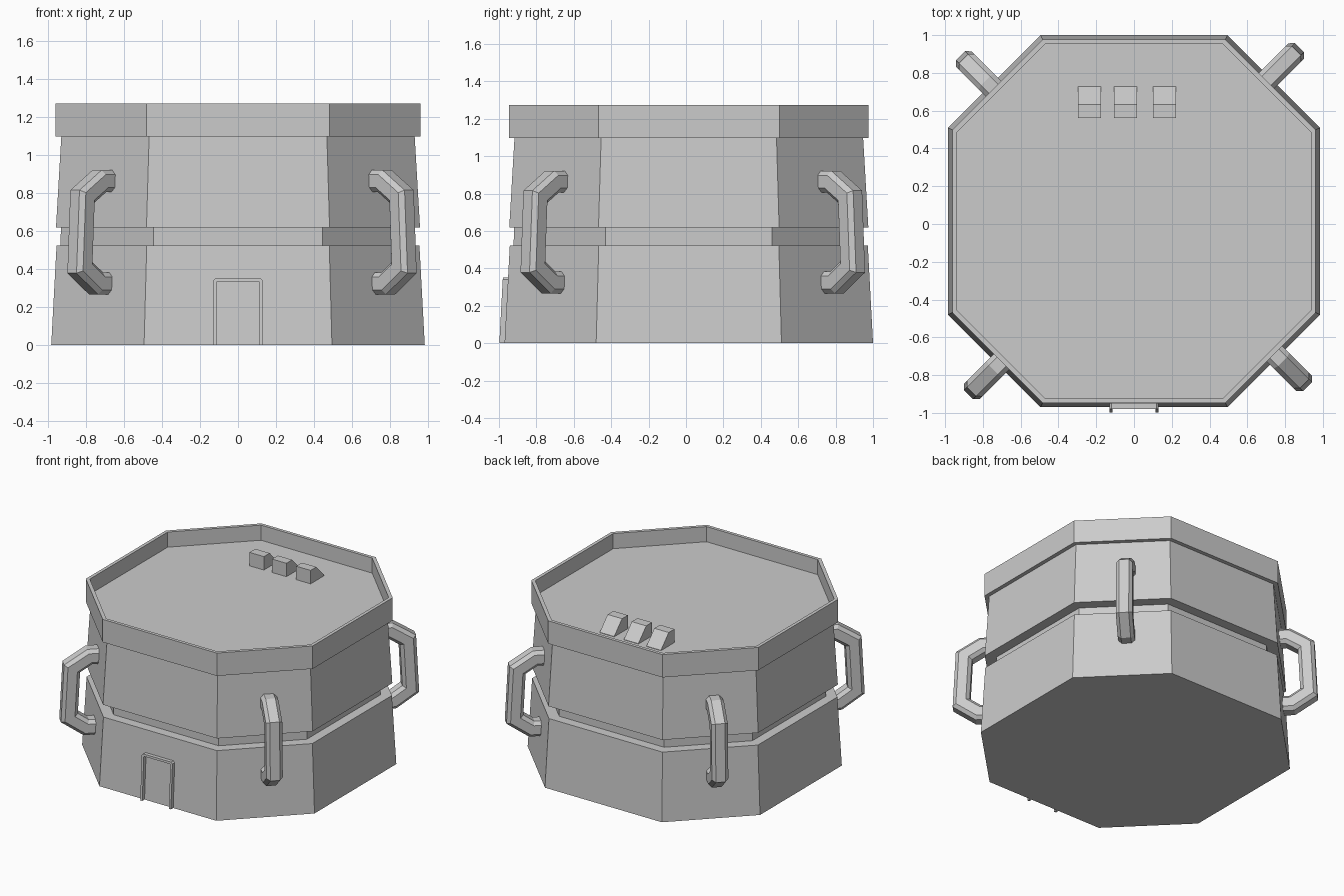
import bpy, bmesh
from math import sin, cos, pi
from mathutils import Vector

if "Cube" in bpy.data.objects:
    bpy.data.objects.remove(bpy.data.objects["Cube"])

CY = 0.015          # centre of the octagon in y (the door frame sticks out in front)


def make(name, verts, faces):
    me = bpy.data.meshes.new(name)
    me.from_pydata([tuple(v) for v in verts], [], faces)
    bm = bmesh.new()
    bm.from_mesh(me)
    bmesh.ops.recalc_face_normals(bm, faces=bm.faces)
    bm.to_mesh(me)
    bm.free()
    ob = bpy.data.objects.new(name, me)
    bpy.context.collection.objects.link(ob)
    return ob


def loft(name, rings):
    """Skin equal-sized closed rings and cap both ends."""
    n = len(rings[0])
    faces = [(k * n + i, k * n + (i + 1) % n, (k + 1) * n + (i + 1) % n, (k + 1) * n + i)
             for k in range(len(rings) - 1) for i in range(n)]
    last = (len(rings) - 1) * n
    faces += [tuple(range(n))[::-1], tuple(range(last, last + n))]
    return make(name, [v for r in rings for v in r], faces)


def octagon(half, z):
    h, q = half, half * 0.503
    return [Vector((x, y + CY, z)) for x, y in
            [(q, -h), (h, -q), (h, q), (q, h), (-q, h), (-h, q), (-h, -q), (-q, -h)]]


# Octagonal tower body: sloped walls, deep groove, overhanging parapet, sunken roof
profile = [(0.985, 0), (0.957, 0.523), (0.885, 0.523), (0.885, 0.618), (0.96, 0.618),
           (0.932, 1.098), (0.962, 1.098), (0.962, 1.273), (0.937, 1.273), (0.937, 1.157)]
loft("tower_body", [octagon(h, z) for h, z in profile])

# Corner handles: chamfered square bar swept along a bent path (radius, z)
path = [Vector(p) for p in
        [(0.93, 0.324), (1.09, 0.324), (1.209, 0.407), (1.19, 0.783), (1.065, 0.863), (0.93, 0.863)]]
H, C = 0.058, 0.024
section = [(H, C - H), (H, H - C), (H - C, H), (C - H, H),
           (-H, H - C), (-H, C - H), (C - H, -H), (H - C, -H)]
for k, side in enumerate(["back_right", "back_left", "front_left", "front_right"]):
    a = pi / 4 + k * pi / 2
    radial, tang = Vector((cos(a), sin(a), 0)), Vector((-sin(a), cos(a), 0))
    rings = []
    for i, p in enumerate(path):
        d0 = (p - path[max(i - 1, 0)]) if i else path[1] - p
        d1 = (path[i + 1] - p) if i < len(path) - 1 else d0
        d0, d1 = d0.normalized(), d1.normalized()
        t = (d0 + d1).normalized()
        normal = Vector((t.y, -t.x)) / t.dot(d0)     # mitred outward normal
        ring = []
        for u, v in section:
            q = p + normal * u
            ring.append(radial * q.x + tang * (0.03 + v) + Vector((0, CY, q.y)))
        rings.append(ring)
    loft("handle_" + side, rings)


# Door frame: thin arch profile following the sloped front wall
def wall_y(z):
    return -0.97 + z * 0.028 / 0.523


W, T, TOP = 0.13, 0.017, 0.352
arch = [(-W, 0), (-W, TOP - 0.012), (-W + 0.012, TOP), (W - 0.012, TOP), (W, TOP - 0.012), (W, 0)]
inner = [(-W + T, 0), (-W + T, TOP - T - 0.004), (-W + T + 0.004, TOP - T),
         (W - T - 0.004, TOP - T), (W - T, TOP - T - 0.004), (W - T, 0)]
loft("door_frame", [[(o[0], wall_y(o[1]) + 0.01, o[1]), (o[0], wall_y(o[1]) - 0.028, o[1]),
                     (i[0], wall_y(i[1]) - 0.028, i[1]), (i[0], wall_y(i[1]) + 0.01, i[1])]
                    for o, i in zip(arch, inner)])

# Three wedge-shaped roof vents, vertical in front and sloping down to the back
wedge = [(0.562, 1.15), (0.562, 1.26), (0.632, 1.26), (0.727, 1.16), (0.727, 1.15)]
for k, x in enumerate([-0.235, -0.044, 0.161]):
    loft(f"roof_vent_{k + 1}", [[(x + s * 0.061, y, z) for y, z in wedge] for s in (-1, 1)])
